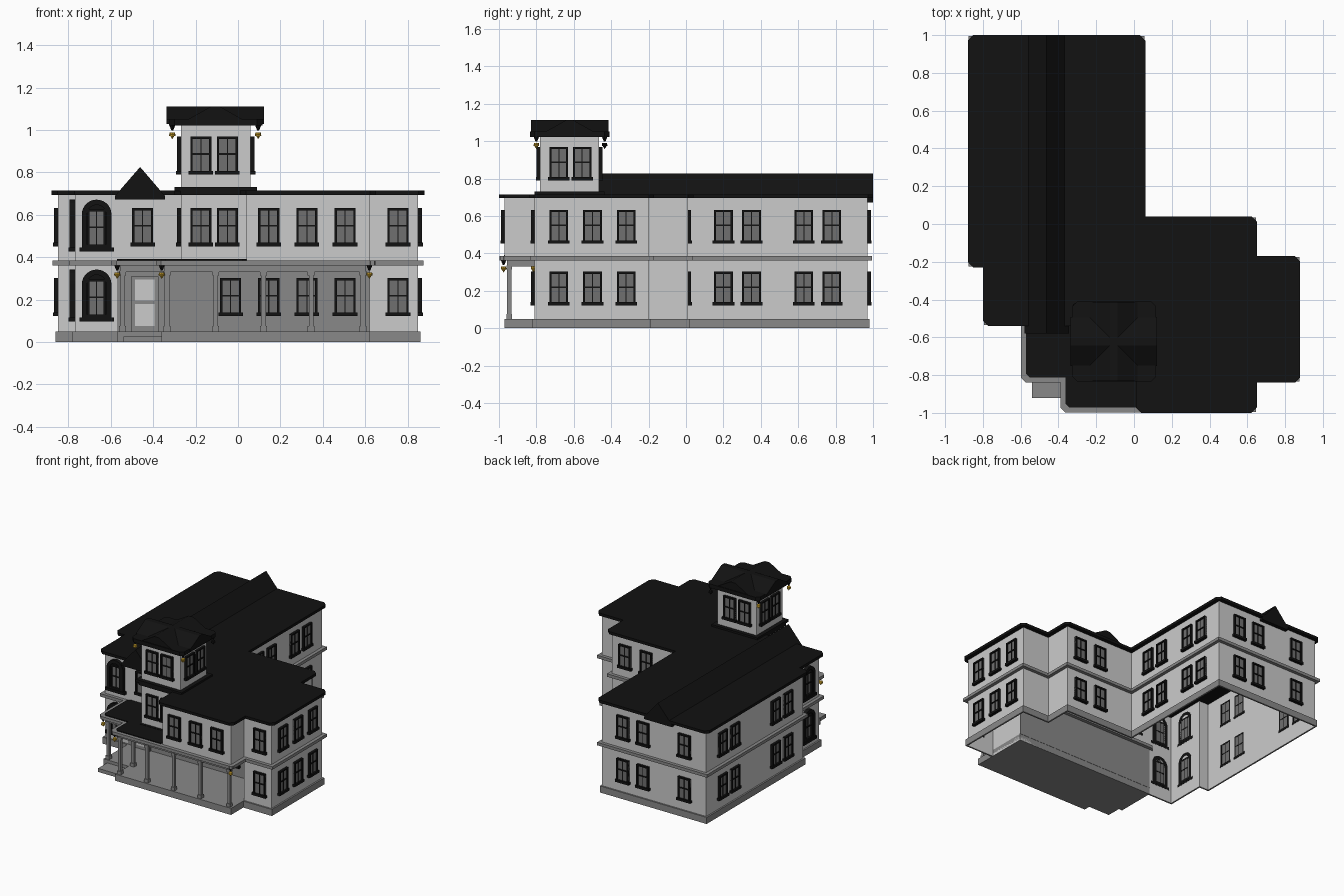
import bpy, bmesh, math
from mathutils import Matrix, Vector

if "Cube" in bpy.data.objects:
    bpy.data.objects.remove(bpy.data.objects["Cube"])


def mat(name, v):
    m = bpy.data.materials.new(name)
    m.diffuse_color = (*v, 1)
    m.use_nodes = True
    m.node_tree.nodes["Principled BSDF"].inputs["Base Color"].default_value = m.diffuse_color
    return m


BLACK = mat("black_trim", (0.006, 0.006, 0.006))
WALL = mat("pale_wall", (0.62, 0.62, 0.62))
GREY = mat("grey_stone", (0.25, 0.25, 0.25))
GLASS = mat("glass", (0.16, 0.16, 0.16))
GOLD = mat("gold", (0.75, 0.45, 0.03))


def finish(name, bm, *mats):
    me = bpy.data.meshes.new(name)
    bm.to_mesh(me)
    bm.free()
    for m in mats:
        me.materials.append(m)
    ob = bpy.data.objects.new(name, me)
    bpy.context.collection.objects.link(ob)
    return ob


def add_box(bm, x0, x1, y0, y1, z0, z1, slot=0):
    M = Matrix.Translation(((x0 + x1) / 2, (y0 + y1) / 2, (z0 + z1) / 2)) @ Matrix.Diagonal((x1 - x0, y1 - y0, z1 - z0, 1))
    for v in bmesh.ops.create_cube(bm, size=1, matrix=M)["verts"]:
        for f in v.link_faces:
            f.material_index = slot


def box(name, dims, m):
    bm = bmesh.new()
    add_box(bm, *dims)
    return finish(name, bm, m)


def outline(pts, d=0.0, chamfer=0.0):
    """Offset a counter-clockwise plan outward and chamfer its convex corners."""
    out, n = [], len(pts)
    for i in range(n):
        a, b, c = (Vector(pts[(i + k) % n]) for k in (-1, 0, 1))
        e, f = (b - a).normalized(), (c - b).normalized()
        p = b + d * (Vector((e.y, -e.x)) + Vector((f.y, -f.x)))
        if chamfer and e.cross(f) > 0:
            out += [p - e * chamfer, p + f * chamfer]
        else:
            out.append(p)
    return out


def prism(name, pts, z0, z1, m, caps=True):
    bm = bmesh.new()
    lo = [bm.verts.new((p[0], p[1], z0)) for p in pts]
    hi = [bm.verts.new((p[0], p[1], z1)) for p in pts]
    n = len(pts)
    for i in range(n):
        j = (i + 1) % n
        bm.faces.new((lo[i], lo[j], hi[j], hi[i]))
    if caps:
        bm.faces.new(hi)
        bm.faces.new(lo[::-1])
    return finish(name, bm, m)


def ring(name, pts, d, z0, z1, m):
    """Moulding that runs around a wall plan."""
    bm = bmesh.new()
    inner, outer, n = outline(pts), outline(pts, d), len(pts)
    loops = [[bm.verts.new((*p, z)) for p in ps] for ps, z in ((inner, z0), (outer, z0), (outer, z1), (inner, z1))]
    for a, b in zip(loops, loops[1:]):
        for i in range(n):
            j = (i + 1) % n
            bm.faces.new((a[i], a[j], b[j], b[i]))
    return finish(name, bm, m)


def extrude_xz(bm, pts, y0, y1):
    """Profile in x-z extruded along y."""
    a = [bm.verts.new((x, y0, z)) for x, z in pts]
    b = [bm.verts.new((x, y1, z)) for x, z in pts]
    bm.faces.new(a)
    bm.faces.new(b[::-1])
    for i in range(len(pts)):
        j = (i + 1) % len(pts)
        bm.faces.new((a[j], a[i], b[i], b[j]))


# Wall plans of both storeys
left = [(-.85, .97), (-.85, -.2), (-.77, -.2), (-.77, -.51)]
right = [(.62, -.81), (.85, -.81), (.85, -.2), (.62, -.2), (.62, .01), (.03, .01), (.03, .97)]
lower = left + [(.62, -.51)] + right
upper = left + [(-.27, -.51), (-.27, -.78), (.04, -.78), (.04, -.97), (.62, -.97)] + right
prism("ground_floor_walls", lower, 0, .375, WALL, False)
prism("upper_floor_walls", upper, .375, .70, WALL, False)
ring("plinth", lower, .012, 0, .05, GREY)
ring("floor_band", upper, .025, .362, .385, GREY)
prism("main_roof", outline(upper, .03, .028), .695, .716, BLACK)

# Long gable over the rear wing
bm = bmesh.new()
extrude_xz(bm, [(-.58, .672), (-.345, .672), (-.345, .69), (-.462, .826), (-.58, .69)], -.58, 1.0)
finish("wing_gable_roof", bm, BLACK)

# Porch: floor, step, back wall, roof, posts, beams
porch = [(-.57, -.81), (-.36, -.81), (-.36, -.97), (.62, -.97), (.62, -.51), (-.57, -.51)]
prism("porch_floor", porch, 0, .05, GREY)
box("porch_step", (-.54, -.36, -.92, -.80, 0, .027), GREY)
box("porch_back_wall", (-.57, .62, -.516, -.508, .05, .37), GREY)
prism("porch_roof", outline(porch, .028, .025), .362, .385, GREY)
prism("porch_roof_covering", outline([(-.57, -.81), (-.36, -.81), (-.36, -.97), (.04, -.97), (.04, -.51), (-.57, -.51)], .002, .02),
      .384, .391, BLACK)
bm = bmesh.new()
for x, y in [(-.545, -.785), (-.335, -.785), (-.335, -.945), (-.105, -.945), (.12, -.945), (.345, -.945), (.59, -.945)]:
    add_box(bm, x - .011, x + .011, y - .011, y + .011, .05, .34)
    add_box(bm, x - .016, x + .016, y - .016, y + .016, .05, .075)
    add_box(bm, x - .016, x + .016, y - .016, y + .016, .315, .335)
finish("porch_posts", bm, GREY)
bm = bmesh.new()
for d in [(-.555, -.32, -.797, -.773), (-.347, .602, -.957, -.933), (.578, .602, -.957, -.81),
          (-.347, -.323, -.957, -.773), (-.557, -.533, -.797, -.51)]:
    add_box(bm, *d, .33, .364)
finish("porch_beams", bm, GREY)

# Front door
bm = bmesh.new()
add_box(bm, -.505, -.375, -.53, -.51, .05, .31)
for z0, z1 in ((.075, .18), (.195, .295)):
    add_box(bm, -.485, -.395, -.535, -.51, z0, z1, 1)
finish("front_door", bm, GREY, WALL)

# Sash window, one mesh shared by every opening (faces -y, sill at z = 0)
bm = bmesh.new()
W, H = .05, .18
for s in (-1, 1):
    add_box(bm, *sorted((s * W, s * (W - .011))), -.018, .002, 0, H)
add_box(bm, -W, W, -.018, .002, H - .011, H)
add_box(bm, -.058, .058, -.022, .002, 0, .018)
add_box(bm, -.0025, .0025, -.012, .002, 0, H)
add_box(bm, -W, W, -.014, .002, H / 2 + .003, H / 2 + .011)
add_box(bm, -W, W, -.008, .001, .01, H - .005, 1)
proto = finish("sash_window", bm, BLACK, GLASS)
sash = proto.data
bpy.data.objects.remove(proto)

# Arched surround, also shared
bm = bmesh.new()
arc = [(.07 * math.cos(math.pi * k / 14), .175 + .07 * math.sin(math.pi * k / 14)) for k in range(15)]
inner = [(.045 * math.cos(math.pi * k / 14), .175 + .045 * math.sin(math.pi * k / 14)) for k in range(15)]
extrude_xz(bm, [(.07, 0)] + arc + [(-.07, 0), (-.045, 0)] + inner[::-1] + [(.045, 0)], -.026, .001)
extrude_xz(bm, [(.045, 0)] + inner + [(-.045, 0)], -.007, 0)
add_box(bm, -.082, .082, -.03, .001, 0, .02)
proto = finish("arch_surround", bm, BLACK)
arch = proto.data
bpy.data.objects.remove(proto)

TURN = {"front": 0, "right": 90, "back": 180, "left": -90}


def place(me, side, x, y, z):
    ob = bpy.data.objects.new(side + "_" + me.name, me)
    ob.location = (x, y, z)
    ob.rotation_euler.z = math.radians(TURN[side])
    bpy.context.collection.objects.link(ob)
    return ob


# Windows common to both storeys
for z in (.122, .452):
    place(sash, "front", .755, -.81, z)
    for y in (-.68, -.50, -.32):
        place(sash, "right", .85, y, z)
    for y in (.2, .35, .63, .78):
        place(sash, "right", .03, y, z)
    for y in (-.01, .14, .63, .78):
        place(sash, "left", -.85, y, z)
    for x in (-.67, -.32, -.15):
        place(sash, "back", x, .97, z)
    for x in (.325, .505):
        place(sash, "back", x, .01, z)
    # Arched bay windows
    for side, x, y in (("front", -.667, -.51), ("left", -.77, -.36)):
        place(arch, side, x, y, z - .025)
        w = place(sash, side, x, y, z - .01)
        w.scale = (.84, 1.1, 1.03)
for x in (-.035, .145, .325, .505):
    place(sash, "front", x, -.516, .122)
for x in (.145, .325, .505):
    place(sash, "front", x, -.97, .452)
place(sash, "front", -.45, -.51, .452)
place(sash, "left", -.27, -.65, .452)

# Tower with paired windows on every side
cx, cy = -.107, -.622
tower = [(-.27, -.78), (.06, -.78), (.06, -.465), (-.27, -.465)]
prism("tower_walls", tower, .71, 1.03, WALL, False)
prism("tower_base_trim", outline(tower, .03), .712, .731, BLACK)
box("tower_sill", (-.272, .04, -.80, -.775, .383, .393), BLACK)
for x in (-.175, -.05):
    place(sash, "front", x, -.78, .452)
    place(sash, "front", x, -.78, .79)
    place(sash, "back", x, -.465, .79)
for y in (-.68, -.555):
    place(sash, "right", .06, y, .79)
    place(sash, "left", -.27, y, .79)

# Tower roof: slab with crossing gables
prism("tower_eaves", outline(tower, .055, .025), 1.022, 1.052, BLACK)
for name, half, ang in (("tower_gable_front_back", .208, 0), ("tower_gable_sides", .23, 90)):
    bm = bmesh.new()
    extrude_xz(bm, [(-.13, 1.03), (.13, 1.03), (.13, 1.05), (.02, 1.112), (-.02, 1.112), (-.13, 1.05)], -half, half)
    ob = finish(name, bm, BLACK)
    ob.location = (cx, cy, 0)
    ob.rotation_euler.z = math.radians(ang)

# Hanging corner drops with black stems
for x, y, z, m in [(-.57, -.815, .362, GOLD), (-.36, -.975, .362, GOLD), (.62, -.975, .362, GOLD), (-.31, -.80, 1.022, GOLD),
                   (.095, -.80, 1.022, GOLD), (-.31, -.435, 1.022, GOLD), (.095, -.435, 1.022, BLACK)]:
    bm = bmesh.new()
    for r1, r2, top, h in ((.004, .016, .01, .03), (.015, .013, .033, .016), (.001, .015, .041, .022)):
        pass_m = Matrix.Translation((x, y, z - top - (h / 2 if top > .01 else .0)))
        old = set(bm.faces)
        bmesh.ops.create_cone(bm, cap_ends=True, segments=8, radius1=r1, radius2=r2, depth=h, matrix=pass_m)
        for f in set(bm.faces) - old:
            f.material_index = 0 if top == .01 else 1
    finish("corner_drop", bm, BLACK, m)
